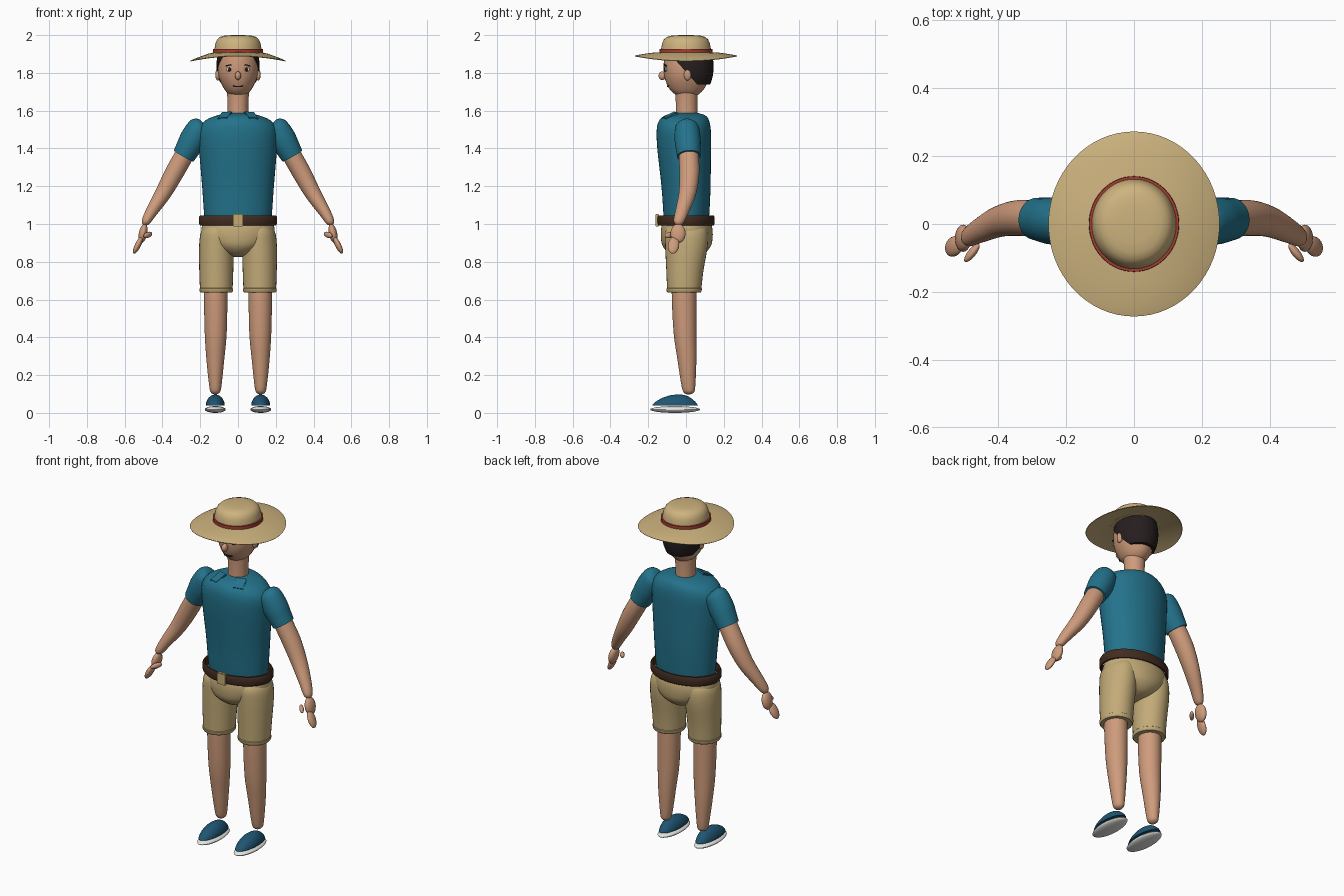
import bpy, bmesh, math
from mathutils import Vector, Matrix

cube = bpy.data.objects.get("Cube")
if cube:
    bpy.data.objects.remove(cube, do_unlink=True)


def material(name, r, g, b):
    m = bpy.data.materials.new(name)
    m.use_nodes = True
    m.diffuse_color = (r, g, b, 1)
    bsdf = m.node_tree.nodes["Principled BSDF"]
    bsdf.inputs["Base Color"].default_value = (r, g, b, 1)
    bsdf.inputs["Roughness"].default_value = 0.8
    return m


skin = material("skin", 0.62, 0.33, 0.20)
teal = material("teal shirt", 0.017, 0.17, 0.26)
straw = material("straw", 0.61, 0.45, 0.21)
khaki = material("khaki", 0.55, 0.41, 0.19)
leather = material("brown leather", 0.055, 0.025, 0.014)
red = material("red band", 0.36, 0.045, 0.03)
dark = material("dark hair", 0.02, 0.013, 0.013)
navy = material("blue shoe", 0.014, 0.09, 0.17)
white = material("white sole", 0.8, 0.8, 0.77)
brass = material("buckle tan", 0.55, 0.40, 0.17)


def finish(name, bm, mat, angle=40):
    bmesh.ops.recalc_face_normals(bm, faces=bm.faces)
    mesh = bpy.data.meshes.new(name)
    bm.to_mesh(mesh)
    bm.free()
    mesh.materials.append(mat)
    ob = bpy.data.objects.new(name, mesh)
    bpy.context.collection.objects.link(ob)
    bpy.ops.object.select_all(action="DESELECT")
    ob.select_set(True)
    bpy.context.view_layer.objects.active = ob
    bpy.ops.object.shade_smooth_by_angle(angle=math.radians(angle))
    return ob


def bridge(bm, rings, closed=False):
    n = len(rings[0])
    pairs = list(zip(rings, rings[1:])) + ([(rings[-1], rings[0])] if closed else [])
    for a, b in pairs:
        for i in range(n):
            j = (i + 1) % n
            bm.faces.new((a[i], a[j], b[j], b[i]))


def smooth_path(rows, steps):
    """Catmull-Rom through rows of (x, y, z, rx, ry)."""
    rows = [Vector(r) for r in rows]
    out = []
    for i in range(len(rows) - 1):
        p0, p1 = rows[max(i - 1, 0)], rows[i]
        p2, p3 = rows[i + 1], rows[min(i + 2, len(rows) - 1)]
        for k in range(steps):
            t = k / steps
            out.append(p1 + (p2 - p0) * (t / 2) + (2 * p0 - 5 * p1 + 4 * p2 - p3) * (t * t / 2)
                       + (3 * p1 - p0 - 3 * p2 + p3) * (t ** 3 / 2))
    return out + [rows[-1]]


def loft(name, rows, mat, level=True, steps=4, sides=32, cut=None):
    """Rounded body through elliptical sections, level or square to the path."""
    bm = bmesh.new()
    path = smooth_path(rows, steps)
    rings = []
    for i, p in enumerate(path):
        c = Vector(p[:3])
        a, b = path[max(i - 1, 0)], path[min(i + 1, len(path) - 1)]
        t = Vector((0, 0, 1)) if level else (Vector(b[:3]) - Vector(a[:3])).normalized()
        u = Vector((0, 1, 0))
        u = (u - t * u.dot(t)).normalized()
        v = u.cross(t)
        rings.append([bm.verts.new(c + v * p[3] * math.cos(q) + u * p[4] * math.sin(q))
                      for q in (2 * math.pi * k / sides for k in range(sides))])
    bridge(bm, rings)
    bm.faces.new(rings[0])
    bm.faces.new(rings[-1])
    for co, no in cut or []:
        geom = bm.verts[:] + bm.edges[:] + bm.faces[:]
        res = bmesh.ops.bisect_plane(bm, geom=geom, plane_co=co, plane_no=no, clear_inner=True)
        edges = [e for e in res["geom_cut"] if isinstance(e, bmesh.types.BMEdge)]
        bmesh.ops.holes_fill(bm, edges=edges, sides=0)
    return finish(name, bm, mat)


def lathe(name, profile, mat, sy=1.0, sag=0.0, closed=False, sides=64):
    """Turned profile of (radius, z); sag bends the rim down at front and back."""
    bm = bmesh.new()
    rings = []
    for r, z in profile:
        rings.append([bm.verts.new((r * math.cos(q), r * sy * math.sin(q),
                                    z - sag * math.cos(2 * q + math.pi) * max(0, r - 0.13) / 0.12))
                      for q in (2 * math.pi * k / sides for k in range(sides))])
    bridge(bm, rings, closed)
    if not closed:
        bm.faces.new(rings[0])
        bm.faces.new(rings[-1])
    return finish(name, bm, mat)


def place(loc, scale, rot=(0, 0, 0)):
    m = Matrix.Translation(loc)
    for a, axis in zip(rot, "XYZ"):
        m = m @ Matrix.Rotation(math.radians(a), 4, axis)
    return m @ Matrix.Diagonal((*scale, 1))


def ellipsoid(name, loc, radii, mat, rot=(0, 0, 0)):
    bm = bmesh.new()
    bmesh.ops.create_uvsphere(bm, u_segments=24, v_segments=14, radius=1, matrix=place(loc, radii, rot))
    return finish(name, bm, mat)


def box(name, loc, size, mat, rot=(0, 0, 0), bevel=0.003):
    bm = bmesh.new()
    bmesh.ops.create_cube(bm, size=1, matrix=place(loc, size, rot))
    bmesh.ops.bevel(bm, geom=bm.edges[:], offset=bevel, segments=2, affect="EDGES")
    return finish(name, bm, mat)


# Hat: brim with a gentle saddle bend, crown and band
lathe("hat_brim", [(.12, 1.902), (.16, 1.897), (.2, 1.888), (.235, 1.879), (.25, 1.874), (.252, 1.877),
                   (.235, 1.884), (.2, 1.894), (.16, 1.904), (.12, 1.91)], straw, 1.08, -.013, closed=True)
lathe("hat_crown", [(.126, 1.9), (.124, 1.93), (.119, 1.957), (.111, 1.976), (.098, 1.989), (.08, 1.996),
                    (.05, 1.999), (.01, 2.0)], straw, 1.06)
lathe("hat_band", [(.12, 1.903), (.133, 1.903), (.132, 1.926), (.12, 1.926)], red, 1.06, closed=True)

# Head, hair and neck
head = [(0, .008, 1.668, .012, .015), (0, .005, 1.685, .048, .06), (0, .004, 1.72, .076, .095),
        (0, .004, 1.78, .102, .118), (0, .004, 1.85, .107, .122), (0, .004, 1.91, .09, .108),
        (0, .004, 1.95, .03, .04)]
loft("head", head, skin)
loft("hair", [(x, y + .008, z, rx + .007, ry + .011) for x, y, z, rx, ry in head], dark,
     cut=[((0, .045, 1.755), (0, 1, .9)), ((0, 0, 1.738), (0, 0, 1))])
loft("neck", [(0, .003, 1.56, .055, .057), (0, .003, 1.64, .055, .057), (0, .003, 1.72, .06, .06)], skin)

# Face
ellipsoid("nose", (0, -.125, 1.785), (.016, .02, .023), skin)
box("mouth", (0, -.099, 1.728), (.042, .009, .006), dark, bevel=.002)
for s, side in ((1, "left"), (-1, "right")):
    ellipsoid(side + "_ear", (s * .107, .008, 1.79), (.013, .019, .03), skin)
    ellipsoid(side + "_eye_white", (s * .045, -.105, 1.818), (.016, .007, .011), white)
    ellipsoid(side + "_pupil", (s * .045, -.111, 1.818), (.008, .005, .01), dark)
    box(side + "_eyebrow", (s * .05, -.109, 1.84), (.034, .008, .007), dark, (0, s * 14, s * 20), .002)
    box(side + "_mouth_corner", (s * .023, -.095, 1.731), (.014, .008, .006), dark, (0, s * -20, s * 20), .002)

# Shirt body and shorts seat
loft("shirt", [(0, .002, 1.02, .175, .118), (0, .002, 1.06, .18, .122), (0, 0, 1.2, .19, .13),
               (0, -.01, 1.4, .206, .142), (0, -.012, 1.5, .205, .143), (0, -.01, 1.55, .17, .131),
               (0, -.004, 1.575, .11, .106), (0, 0, 1.587, .06, .065)], teal, sides=48)
loft("shorts_seat", [(0, .004, 1.02, .178, .122), (0, .004, .98, .193, .135), (0, .004, .93, .186, .137),
                     (0, .004, .88, .145, .126), (0, .004, .84, .075, .085), (0, .004, .825, .015, .02)],
     khaki, sides=48)

# Belt and buckle
lathe("belt", [(.189, 1.0), (.193, .992), (.201, .992), (.207, 1.002), (.207, 1.036), (.201, 1.046),
               (.193, 1.046), (.189, 1.038)], leather, .73, closed=True)
box("belt_buckle", (0, -.152, 1.02), (.054, .02, .068), brass)

# Limbs and paired clothing
for s, side in ((1, "left"), (-1, "right")):
    def limb(part, rows, mat, **kw):
        loft(side + "_" + part, [(s * r[0], *r[1:]) for r in rows], mat, **kw)

    box(side + "_collar", (s * .07, -.083, 1.573), (.058, .075, .012), teal, (24, s * 12, s * 18))
    limb("sleeve", [(.185, .005, 1.535, .025, .025), (.2, .005, 1.517, .06, .06), (.235, .008, 1.455, .07, .069),
                    (.265, .012, 1.4, .065, .066), (.288, .015, 1.36, .06, .062)], teal, level=False)
    limb("arm", [(.27, .013, 1.39, .05, .052), (.335, .018, 1.275, .05, .053), (.395, .008, 1.165, .043, .046),
                 (.455, -.02, 1.07, .032, .036), (.488, -.04, 1.012, .023, .027),
                 (.495, -.045, .995, .008, .01)], skin, level=False)
    # Hand: palm, fingers and thumb
    ellipsoid(side + "_palm", (s * .503, -.042, .95), (.022, .04, .052), skin, (0, s * -12, 0))
    ellipsoid(side + "_fingers", (s * .53, -.066, .888), (.016, .03, .05), skin, (-8, s * -26, 0))
    ellipsoid(side + "_thumb", (s * .477, -.085, .942), (.012, .034, .016), skin, (15, 0, s * 38))
    # Shorts leg with hem
    limb("shorts_leg", [(.115, -.01, .645, .086, .09), (.115, -.006, .75, .09, .098),
                        (.114, .002, .88, .092, .112), (.11, .002, .96, .085, .112),
                        (.1, .002, 1.0, .06, .09)], khaki)
    limb("shorts_hem", [(.115, -.01, .638, .084, .088), (.115, -.01, .645, .089, .093),
                        (.115, -.01, .658, .089, .094), (.115, -.01, .663, .084, .088)], khaki, steps=1)
    limb("leg", [(.118, -.01, .7, .062, .064), (.118, -.01, .6, .062, .065), (.118, -.005, .42, .058, .06),
                 (.12, .005, .28, .047, .05), (.12, .013, .14, .032, .036), (.12, .015, .108, .023, .026),
                 (.12, .015, .098, .006, .008)], skin)
    # Shoe upper and sole
    limb("shoe", [(.12, -.058, .038, .05, .122), (.12, -.056, .058, .047, .106), (.12, -.05, .08, .035, .074),
                  (.12, -.043, .093, .018, .04), (.12, -.038, .097, .004, .01)], navy)
    ellipsoid(side + "_sole", (s * .12, -.058, .018), (.055, .132, .018), white)
